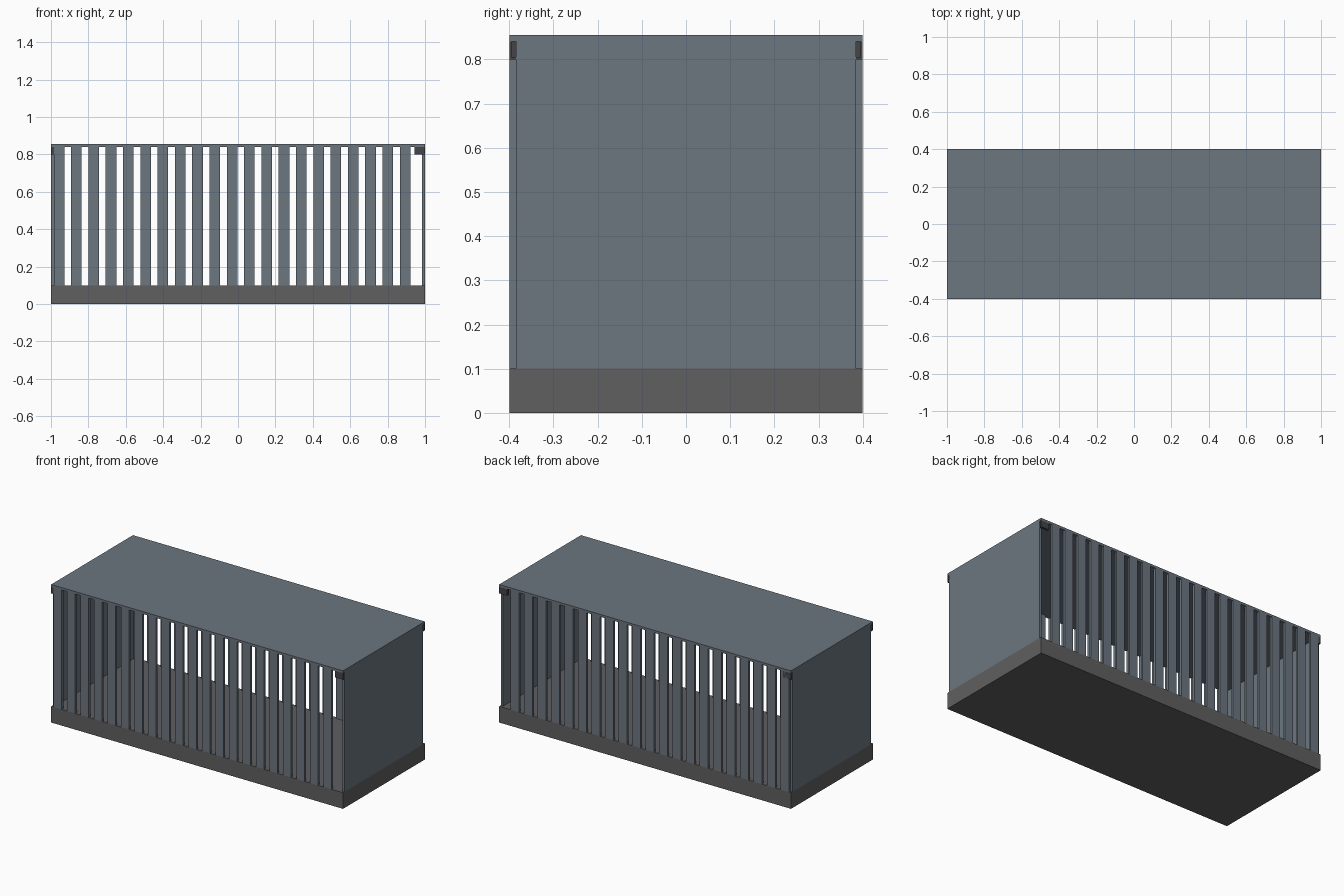
import bpy

if "Cube" in bpy.data.objects:
    bpy.data.objects.remove(bpy.data.objects["Cube"])


def material(name, rgb):
    m = bpy.data.materials.new(name)
    m.diffuse_color = (*rgb, 1)
    m.use_nodes = True
    m.node_tree.nodes["Principled BSDF"].inputs["Base Color"].default_value = m.diffuse_color
    return m


SLATE = material("slate_paint", (0.15, 0.18, 0.215))
GREY = material("base_grey", (0.115, 0.115, 0.12))
DARK = material("dark_metal", (0.06, 0.06, 0.065))


def box(name, x0, x1, y0, y1, z0, z1, mat):
    bpy.ops.mesh.primitive_cube_add(
        size=1, location=((x0 + x1) / 2, (y0 + y1) / 2, (z0 + z1) / 2))
    ob = bpy.context.object
    ob.name = name
    ob.scale = (x1 - x0, y1 - y0, z1 - z0)
    bpy.ops.object.transform_apply(location=True, rotation=False, scale=True)
    ob.data.materials.append(mat)
    return ob


def mirror(ob, x=False, y=False):
    m = ob.modifiers.new("mirror", "MIRROR")
    m.use_axis = (x, y, False)
    m.mirror_object = centre


# Shared mirror centre
centre = bpy.data.objects.new("mirror_centre", None)
bpy.context.collection.objects.link(centre)
centre.hide_render = True

L, W, T = 1.0, 0.40, 0.015
BASE, ROOF, TOP = 0.10, 0.84, 0.855

# Solid base and thin roof
box("base", -L, L, -W, W, 0, BASE, GREY)
box("roof", -L, L, -W, W, ROOF, TOP, SLATE)

# Closed end walls
end = box("end_wall", L - T, L, -W + T, W - T, BASE, ROOF, SLATE)
mirror(end, x=True)

# Upright slats on both long sides
slat = box("side_slats", -L + T, -L + T + 0.057, -W, -W + T, BASE, ROOF, SLATE)
arr = slat.modifiers.new("row", "ARRAY")
arr.count = 21
arr.use_relative_offset = False
arr.use_constant_offset = True
arr.constant_offset_displace = (0.0925, 0, 0)
mirror(slat, y=True)

# Corner brackets under the roof: outer plate, lower lip, recessed core
for name, x1, y0, y1, z0, z1 in (
        ("bracket_plate", L, -W, -W + 0.005, 0.80, ROOF),
        ("bracket_lip", L, -W + 0.005, -W + T, 0.80, 0.806),
        ("bracket_core", L - 0.008, -W + 0.005, -W + T, 0.806, ROOF)):
    part = box(name, 0.945, x1, y0, y1, z0, z1, DARK)
    mirror(part, x=True, y=True)
